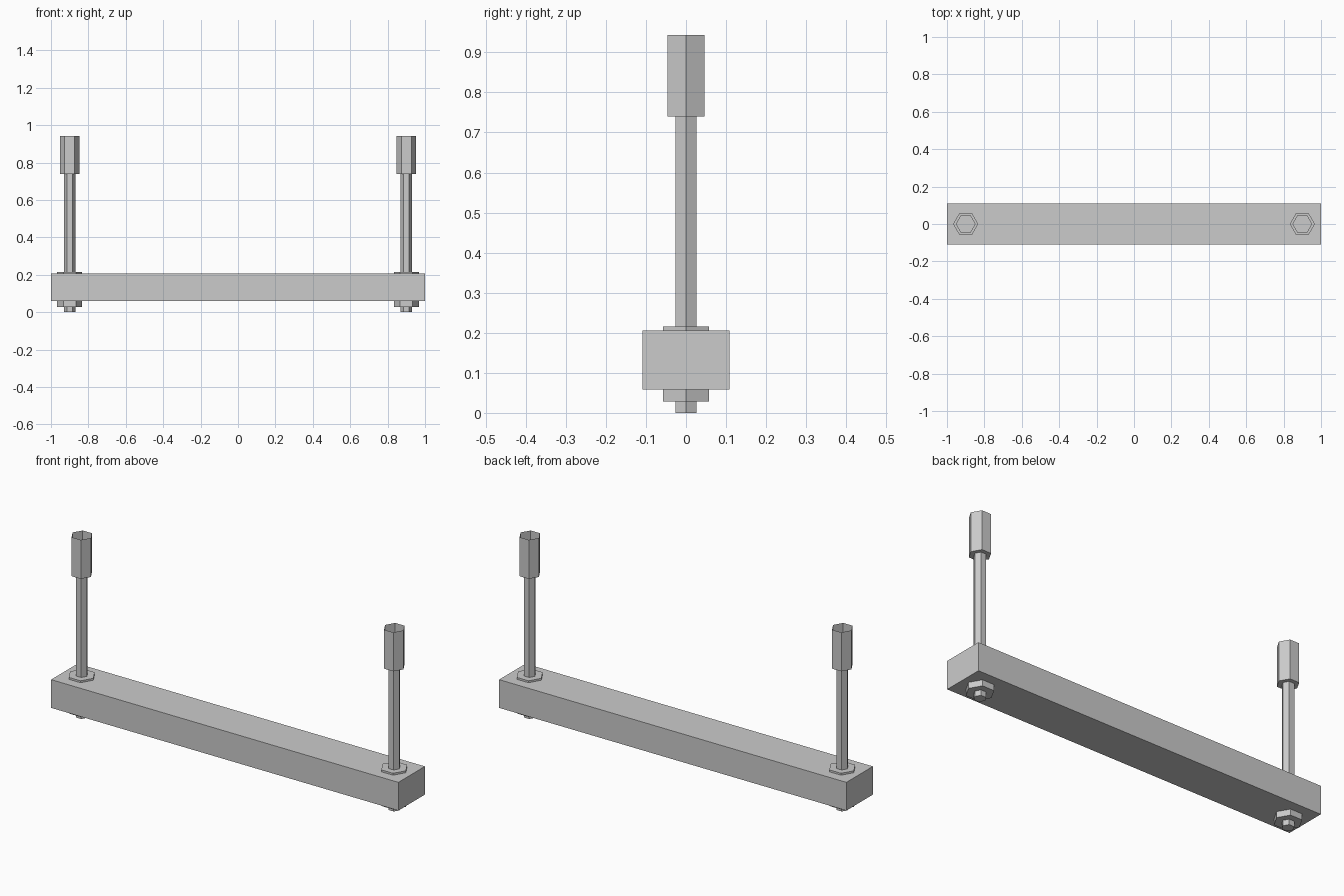
import bpy
import bmesh
from math import cos, sin, pi

cube = bpy.data.objects.get("Cube")
if cube:
    bpy.data.objects.remove(cube, do_unlink=True)

steel = bpy.data.materials.new("grey_steel")
steel.use_nodes = True
GREY = (0.6, 0.6, 0.6, 1.0)
steel.diffuse_color = GREY
steel.node_tree.nodes["Principled BSDF"].inputs["Base Color"].default_value = GREY


def add_part(name, bm):
    mesh = bpy.data.meshes.new(name)
    bm.to_mesh(mesh)
    bm.free()
    mesh.materials.append(steel)
    obj = bpy.data.objects.new(name, mesh)
    bpy.context.collection.objects.link(obj)
    return obj


def hex_prism(name, x, radius, bottom, top, open_top=False):
    """Upright six-sided prism with corners pointing along x."""
    bm = bmesh.new()
    rings = [[bm.verts.new((x + radius * cos(i * pi / 3), radius * sin(i * pi / 3), z))
              for i in range(6)] for z in (bottom, top)]
    low, high = rings
    for i in range(6):
        j = (i + 1) % 6
        bm.faces.new((low[i], low[j], high[j], high[i]))
    bm.faces.new(low[::-1])
    if not open_top:
        bm.faces.new(high)
    return add_part(name, bm)


# Long rectangular beam
bm = bmesh.new()
bmesh.ops.create_cube(bm, size=1)
bmesh.ops.scale(bm, vec=(2, 0.218, 0.147), verts=bm.verts)
bmesh.ops.translate(bm, vec=(0, 0, 0.1325), verts=bm.verts)
add_part("beam", bm)

# Threaded rod with nuts and an open coupling sleeve at each end
for side, x in (("right", -0.9), ("left", 0.9)):
    hex_prism(side + "_rod", x, 0.03, 0, 0.745)
    hex_prism(side + "_lower_nut", x, 0.067, 0.028, 0.059)
    hex_prism(side + "_upper_washer", x, 0.067, 0.206, 0.216)
    hex_prism(side + "_coupling_sleeve", x, 0.053, 0.74, 0.943, open_top=True)
